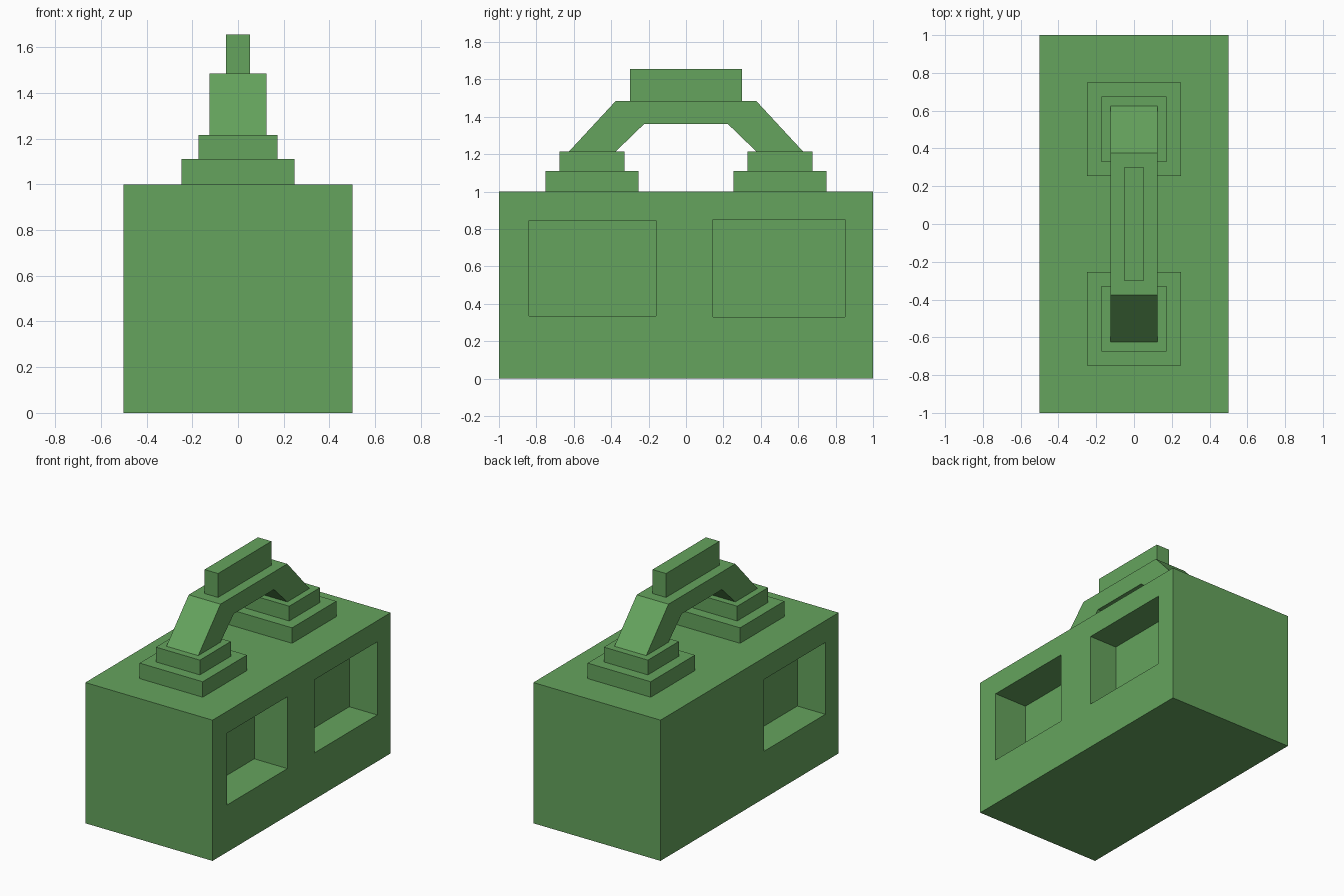
import bpy
import bmesh
from mathutils import Vector

if "Cube" in bpy.data.objects:
    bpy.data.objects.remove(bpy.data.objects["Cube"])

green = bpy.data.materials.new("green")
green.diffuse_color = (0.13, 0.37, 0.11, 1)
green.use_nodes = True
green.node_tree.nodes["Principled BSDF"].inputs["Base Color"].default_value = green.diffuse_color


def finish(name, bm):
    bmesh.ops.recalc_face_normals(bm, faces=bm.faces)
    mesh = bpy.data.meshes.new(name)
    bm.to_mesh(mesh)
    bm.free()
    mesh.materials.append(green)
    obj = bpy.data.objects.new(name, mesh)
    bpy.context.collection.objects.link(obj)
    return obj


def box(name, x, y, z):
    """Box from (min, max) ranges."""
    lo, hi = (Vector(c) for c in zip(x, y, z))
    bm = bmesh.new()
    bmesh.ops.create_cube(bm, size=1)
    bmesh.ops.scale(bm, vec=hi - lo, verts=bm.verts)
    bmesh.ops.translate(bm, vec=(lo + hi) / 2, verts=bm.verts)
    return finish(name, bm)


def prism(name, profile, half_width):
    """Extrude a (y, z) profile along x."""
    bm = bmesh.new()
    face = bm.faces.new([bm.verts.new((-half_width, y, z)) for y, z in profile])
    ext = bmesh.ops.extrude_face_region(bm, geom=[face], use_keep_orig=True)
    verts = [v for v in ext["geom"] if isinstance(v, bmesh.types.BMVert)]
    bmesh.ops.translate(bm, vec=(2 * half_width, 0, 0), verts=verts)
    return finish(name, bm)


# Body block with three recesses: two on the right, one on the left
body = box("body", (-0.5, 0.5), (-1, 1), (0, 1))
recesses = [
    ("right_front_recess", (0.24, 0.6), (-0.84, -0.16), (0.335, 0.845)),
    ("right_back_recess", (0.28, 0.6), (0.145, 0.85), (0.33, 0.85)),
    ("left_front_recess", (-0.6, -0.28), (-0.85, -0.16), (0.335, 0.845)),
]
for name, x, y, z in recesses:
    cutter = box(name, x, y, z)
    cutter.hide_render = True
    mod = body.modifiers.new(name, 'BOOLEAN')
    mod.operation = 'DIFFERENCE'
    mod.solver = 'EXACT'
    mod.object = cutter
    bpy.context.view_layer.objects.active = body
    bpy.ops.object.modifier_apply(modifier=name)
    bpy.data.objects.remove(cutter)

# Two-step pedestals under each end of the handle
for side, s in (("front", -1), ("back", 1)):
    for step, w, near, far, z in (
        ("lower", 0.248, 0.253, 0.75, (1, 1.11)),
        ("upper", 0.173, 0.328, 0.675, (1.11, 1.215)),
    ):
        box(f"{side}_{step}_step", (-w, w), sorted((s * near, s * far)), z)

# Angular handle arch, half profile mirrored in y
half = [(0.225, 1.36), (0.375, 1.215), (0.625, 1.215), (0.375, 1.485)]
prism("handle_arch", half + [(-y, z) for y, z in reversed(half)], 0.125)

# Grip bar on top of the arch
box("grip_bar", (-0.053, 0.053), (-0.3, 0.3), (1.485, 1.655))
